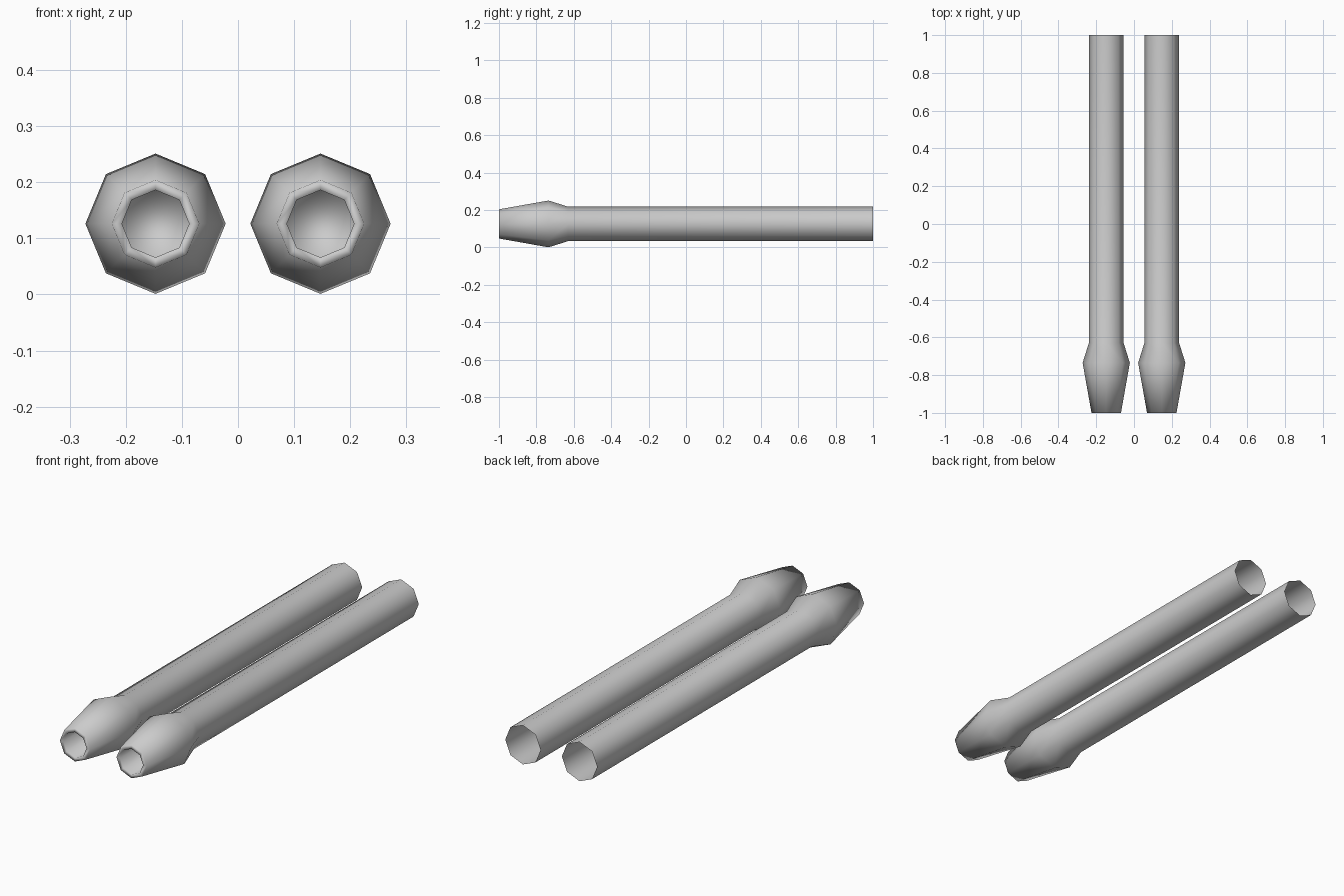
import bpy, bmesh, math

if "Cube" in bpy.data.objects:
    bpy.data.objects.remove(bpy.data.objects["Cube"])

SIDES = 8
CENTRE_X, CENTRE_Z = 0.147, 0.126

# (y, radius) from the open rear end, over the flared muzzle, into the bore
PROFILE = [(1.0, 0.092), (-0.63, 0.092), (-0.735, 0.125), (-1.0, 0.078),
           (-1.0, 0.06), (-0.75, 0.06)]


def barrel(name, x):
    bm = bmesh.new()
    rings = []
    for y, r in PROFILE:
        rings.append([bm.verts.new((r * math.sin(2 * math.pi * i / SIDES), y,
                                    r * math.cos(2 * math.pi * i / SIDES)))
                      for i in range(SIDES)])
    for a, b in zip(rings, rings[1:]):
        for i in range(SIDES):
            j = (i + 1) % SIDES
            bm.faces.new((a[i], a[j], b[j], b[i]))
    # bottom of the bore
    bm.faces.new(rings[-1])
    bm.normal_update()
    # make the outside face outwards
    f = bm.faces[:][0]
    c = f.calc_center_median()
    if f.normal.x * c.x + f.normal.z * c.z < 0:
        bmesh.ops.reverse_faces(bm, faces=bm.faces[:])
    bmesh.ops.recalc_face_normals(bm, faces=bm.faces[:])
    for f in bm.faces:
        f.smooth = True
    mesh = bpy.data.meshes.new(name)
    bm.to_mesh(mesh)
    bm.free()
    obj = bpy.data.objects.new(name, mesh)
    obj.location = (x, 0, CENTRE_Z)
    bpy.context.collection.objects.link(obj)


# twin barrels
barrel("left_barrel", -CENTRE_X)
barrel("right_barrel", CENTRE_X)
